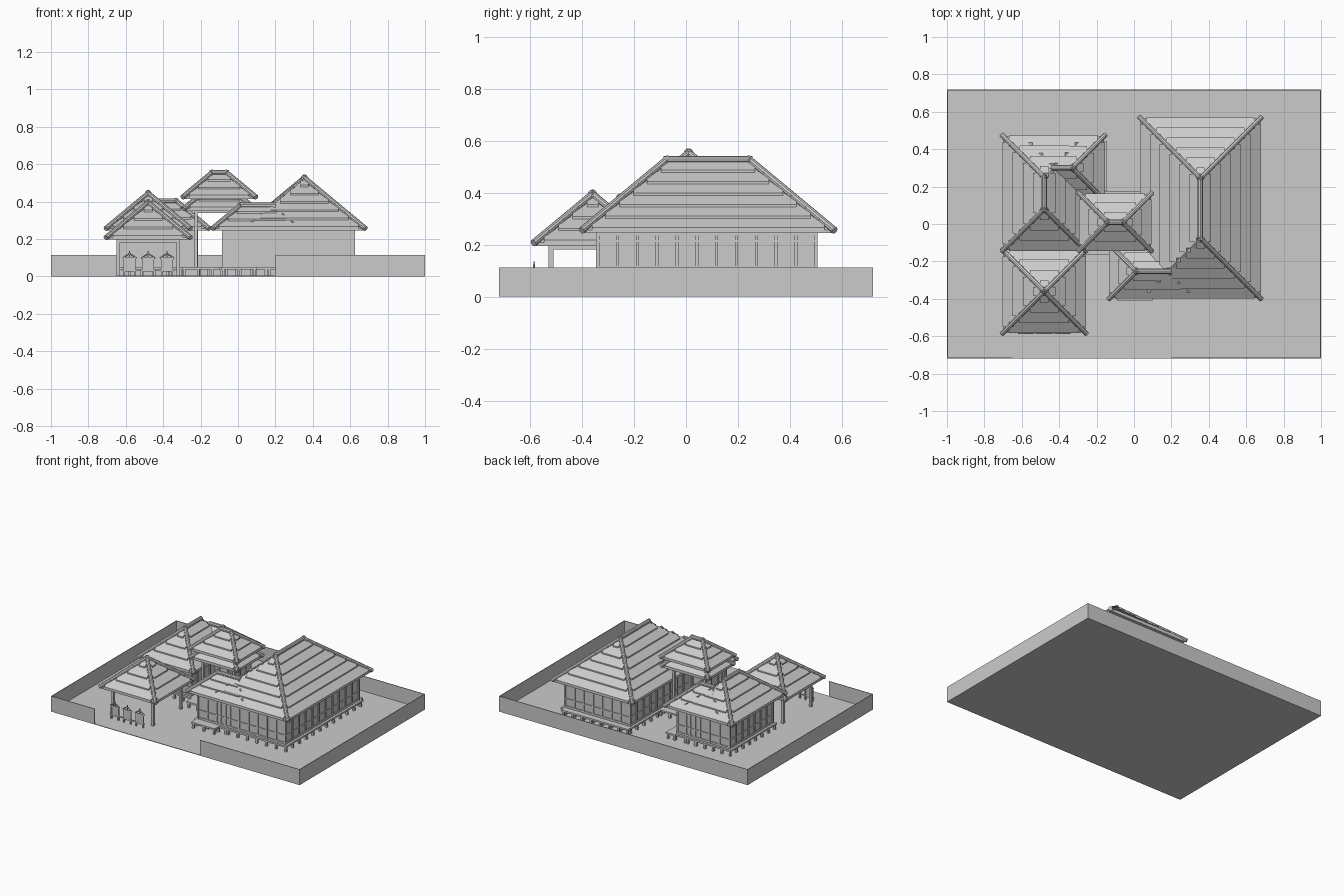
import bpy, bmesh
from mathutils import Vector, Matrix

old = bpy.data.objects.get("Cube")
if old:
    bpy.data.objects.remove(old, do_unlink=True)

mat = bpy.data.materials.new("plain_grey")
mat.use_nodes = True
GREY = (0.6, 0.6, 0.6, 1)
mat.diffuse_color = GREY
mat.node_tree.nodes["Principled BSDF"].inputs["Base Color"].default_value = GREY

SLOPE = 0.83
FLOOR = 0.05


def finish(name, bm):
    bmesh.ops.recalc_face_normals(bm, faces=bm.faces)
    mesh = bpy.data.meshes.new(name)
    bm.to_mesh(mesh)
    bm.free()
    mesh.materials.append(mat)
    obj = bpy.data.objects.new(name, mesh)
    bpy.context.collection.objects.link(obj)
    return obj


def box(bm, x0, x1, y0, y1, z0, z1):
    place = Matrix.Translation(((x0 + x1) / 2, (y0 + y1) / 2, (z0 + z1) / 2))
    size = Matrix.Diagonal((x1 - x0, y1 - y0, z1 - z0, 1))
    bmesh.ops.create_cube(bm, size=1, matrix=place @ size)


def post(bm, x, y, z0, z1, r):
    box(bm, x - r, x + r, y - r, y + r, z0, z1)


def pole(bm, a, b, r):
    """Round pole from a to b."""
    d = b - a
    m = Matrix.Translation((a + b) / 2) @ d.to_track_quat('Z', 'Y').to_matrix().to_4x4()
    bmesh.ops.create_cone(bm, cap_ends=True, segments=10, radius1=r, radius2=r,
                          depth=d.length, matrix=m)


def steps(a, b, gap):
    n = max(1, round((b - a) / gap))
    return [a + (b - a) * i / n for i in range(n + 1)]


def rim(x0, x1, y0, y1, gap):
    """Points spaced round a rectangle."""
    pts = [(x, y) for x in steps(x0, x1, gap) for y in (y0, y1)]
    return pts + [(x, y) for y in steps(y0, y1, gap)[1:-1] for x in (x0, x1)]


def hip_roof(name, x0, x1, y0, y1, z, skip=(), ridge_cap=True):
    """Hipped roof with overlapping board rows and round hip caps."""
    half = min(x1 - x0, y1 - y0) / 2
    top = z + half * SLOPE
    cx, cy = (x0 + x1) / 2, (y0 + y1) / 2
    if x1 - x0 >= y1 - y0:
        ra, rb = Vector((x0 + half, cy, top)), Vector((x1 - half, cy, top))
    else:
        ra, rb = Vector((cx, y0 + half, top)), Vector((cx, y1 - half, top))
    corners = [Vector((x0, y0, z)), Vector((x1, y0, z)),
               Vector((x1, y1, z)), Vector((x0, y1, z))]

    # solid core with a thin fascia
    bm = bmesh.new()
    pts = corners + [c - Vector((0, 0, 0.012)) for c in corners] + [ra, rb]
    verts = [bm.verts.new(p) for p in pts]
    bmesh.ops.convex_hull(bm, input=verts)

    # board rows on each slope, cut square at the hips
    rows = max(3, round(half / 0.054))
    run = half / rows
    for i in range(4):
        a, b = corners[i], corners[(i + 1) % 4]
        along = (b - a).normalized()
        inward = Vector((-along.y, along.x, 0))
        length = (b - a).length
        for k in range(rows):
            d0, d1 = k * run, (k + 1) * run
            trim = d0 + run * 0.6
            if length - 2 * trim < 0.01:
                continue
            section = []
            for d, lift in ((d0 - 0.004, -0.004), (d0 - 0.004, 0.013), (d1, 0.003), (d1, -0.004)):
                section.append(inward * d + Vector((0, 0, d * SLOPE + lift)))
            ends = [[bm.verts.new(a + along * t + s) for s in section]
                    for t in (trim, length - trim)]
            bm.faces.new(ends[0])
            bm.faces.new(ends[1][::-1])
            for j in range(4):
                n = (j + 1) % 4
                bm.faces.new((ends[0][j], ends[1][j], ends[1][n], ends[0][n]))
    finish(name, bm)

    # caps
    bm = bmesh.new()
    lift = Vector((0, 0, 0.004))
    for i, c in enumerate(corners):
        if i in skip:
            continue
        r = min((ra, rb), key=lambda p: (p - c).length)
        d = (r - c).normalized() * 0.012
        pole(bm, c - d + lift, r + d + lift, 0.014)
    if ridge_cap and (rb - ra).length > 0.02:
        d = (rb - ra).normalized() * 0.012
        pole(bm, ra - d + lift, rb + d + lift, 0.015)
    obj = finish(name + "_caps", bm)
    bpy.context.view_layer.objects.active = obj
    obj.select_set(True)
    bpy.ops.object.shade_smooth_by_angle()
    obj.select_set(False)


def deck(name, x0, x1, y0, y1):
    """Raised floor on short stilts."""
    bm = bmesh.new()
    box(bm, x0, x1, y0, y1, FLOOR - 0.012, FLOOR)
    for x, y in rim(x0 + 0.012, x1 - 0.012, y0 + 0.012, y1 - 0.012, 0.075):
        post(bm, x, y, 0, FLOOR - 0.01, 0.007)
    finish(name, bm)


def house_walls(name, x0, x1, y0, y1, z1):
    """Panelled walls with posts, rails and recessed windows."""
    bm = bmesh.new()
    box(bm, x0, x1, y0, y1, FLOOR, z1)
    for x, y in rim(x0, x1, y0, y1, 0.075):
        post(bm, x, y, FLOOR, z1, 0.006)
    for z, h in ((FLOOR, 0.014), (0.11, 0.008), (z1 - 0.04, 0.008), (z1 - 0.014, 0.014)):
        box(bm, x0 - 0.005, x1 + 0.005, y0 - 0.005, y1 + 0.005, z, z + h)
    finish(name, bm)
    deck(name + "_floor", x0 - 0.022, x1 + 0.022, y0 - 0.022, y1 + 0.022)


# ground and boundary wall, open at the front
bm = bmesh.new()
box(bm, -1, 1, -0.72, 0.72, 0, 0.004)
finish("ground", bm)
bm = bmesh.new()
T, H = 0.005, 0.113
for s in (-1, 1):
    box(bm, min(s, s - s * T), max(s, s - s * T), -0.72, 0.72, 0, H)
box(bm, -1, 1, 0.72 - T, 0.72, 0, H)
box(bm, -1, -0.65, -0.72, -0.72 + T, 0, H)
box(bm, 0.2, 1, -0.72, -0.72 + T, 0, H)
finish("boundary_wall", bm)

# large hall with a side wing
house_walls("hall_walls", 0.10, 0.62, -0.34, 0.50, 0.25)
house_walls("hall_wing_walls", -0.08, 0.14, -0.34, -0.17, 0.25)
hip_roof("hall_roof", 0.035, 0.675, -0.395, 0.565, 0.257, skip=(0,))
hip_roof("hall_wing_roof", -0.13, 0.33, -0.395, -0.11, 0.257, skip=(1, 2))
deck("hall_front_porch", -0.09, 0.10, -0.41, -0.34)
deck("hall_back_porch", 0.08, 0.62, 0.50, 0.55)

# smaller house with a side wing
house_walls("house_walls", -0.64, -0.32, -0.08, 0.41, 0.25)
house_walls("house_wing_walls", -0.36, -0.22, 0.19, 0.41, 0.25)
hip_roof("house_roof", -0.70, -0.26, -0.14, 0.47, 0.257, skip=(2,))
hip_roof("house_wing_roof", -0.60, -0.16, 0.13, 0.47, 0.257, skip=(0, 3))
deck("house_side_porch", -0.22, -0.145, 0.18, 0.44)

# open two-tier tower between the houses
deck("tower_floor", -0.30, 0.10, -0.165, 0.175)
bm = bmesh.new()
for x in (-0.225, 0.025):
    for y in (-0.08, 0.10):
        post(bm, x, y, FLOOR, 0.36, 0.008)
box(bm, -0.23, 0.03, -0.085, 0.105, 0.338, 0.36)
box(bm, -0.21, 0.01, -0.065, 0.085, 0.36, 0.42)
finish("tower_posts", bm)
hip_roof("tower_lower_roof", -0.285, 0.085, -0.135, 0.155, 0.362, ridge_cap=False)
hip_roof("tower_upper_roof", -0.29, 0.09, -0.14, 0.16, 0.425)

# open entrance pavilion
hip_roof("pavilion_roof", -0.70, -0.26, -0.58, -0.14, 0.208)
bm = bmesh.new()
for x in (-0.64, -0.32):
    for y in (-0.52, -0.20):
        post(bm, x, y, 0, 0.2, 0.009)
    box(bm, x - 0.007, x + 0.007, -0.53, -0.19, 0.182, 0.2)
for y in (-0.52, -0.20):
    box(bm, -0.65, -0.31, y - 0.007, y + 0.007, 0.182, 0.2)
finish("pavilion_posts", bm)

# three small peaked screens in front of the pavilion
bm = bmesh.new()
for x in (-0.58, -0.48, -0.38):
    for s in (-1, 1):
        post(bm, x + s * 0.028, -0.585, 0, 0.105, 0.004)
        pole(bm, Vector((x + s * 0.038, -0.585, 0.098)), Vector((x, -0.585, 0.122)), 0.004)
    box(bm, x - 0.028, x + 0.028, -0.587, -0.583, 0.025, 0.1)
    box(bm, x - 0.034, x + 0.034, -0.588, -0.582, 0.09, 0.098)
    post(bm, x, -0.585, 0.1, 0.135, 0.003)
box(bm, -0.62, -0.34, -0.588, -0.582, 0.03, 0.037)
finish("pavilion_screens", bm)
